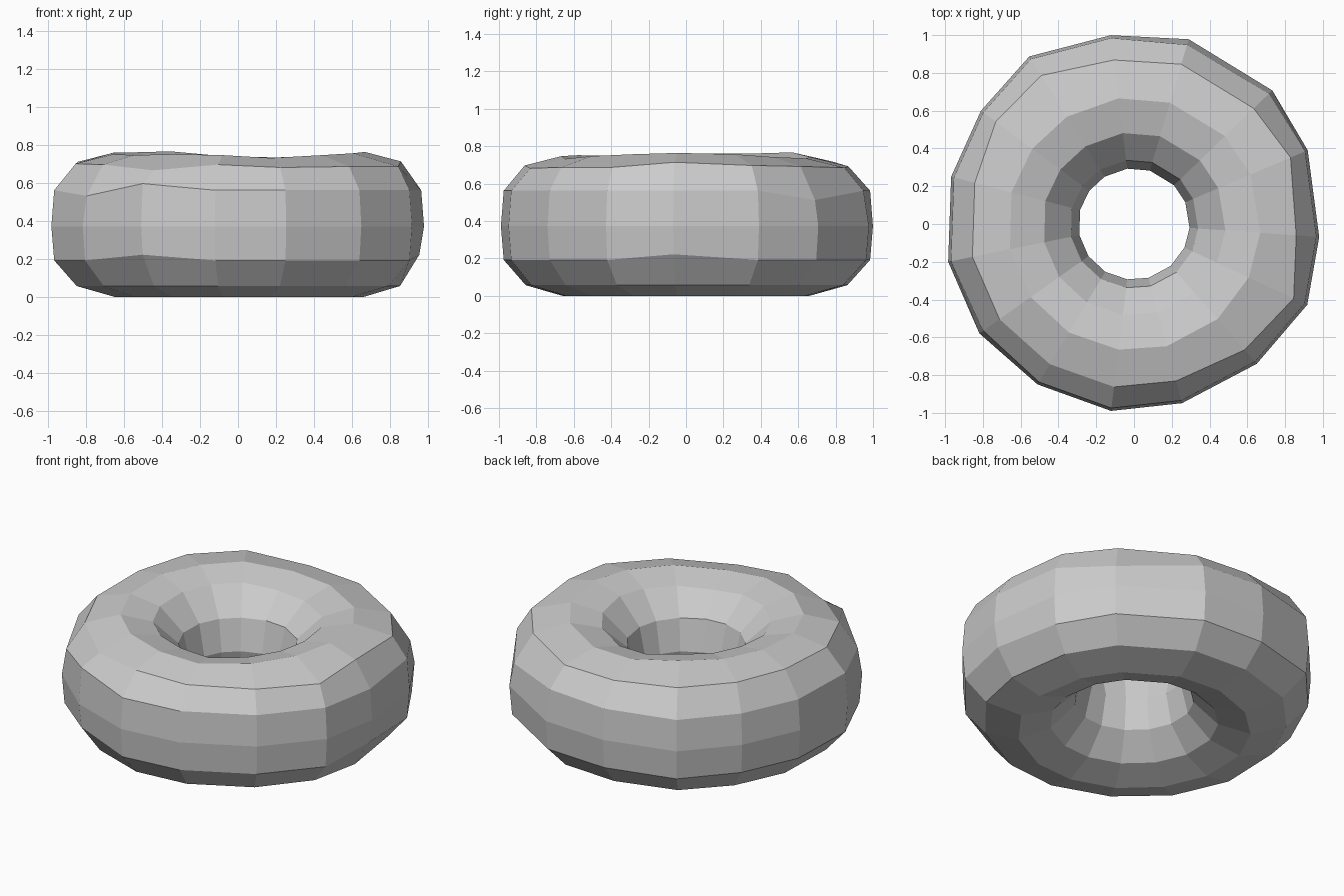
import bpy, bmesh, math

# Cross-section of the ring: (radius, height), going round from the outer rim over the top
PROFILE = [(0.99, 0.375), (0.975, 0.565), (0.865, 0.705), (0.67, 0.755),
           (0.485, 0.71), (0.34, 0.57), (0.295, 0.38), (0.34, 0.2),
           (0.48, 0.06), (0.665, 0.003), (0.86, 0.06), (0.975, 0.195)]

# Fifteen slightly uneven spokes: (angle, outer radius, height of the top)
SPOKES = [(97, 1.007, 0.745), (73.5, 1.02, 0.738), (44, 1.018, 0.745),
          (23, 0.999, 0.76), (-4, 0.983, 0.767), (-25, 1.012, 0.76),
          (-48.7, 0.985, 0.75), (-75, 0.982, 0.735), (-97, 0.997, 0.75),
          (-121, 0.991, 0.755), (-144.7, 1.003, 0.75), (-168.5, 1.004, 0.755),
          (165.5, 1.0, 0.765), (143.5, 1.008, 0.765), (122, 1.046, 0.77)]

# Small hand-shaped dents: (spoke, ring) -> (radius change, height change)
DENTS = {(14, 2): (0.03, 0.0), (13, 2): (0.035, 0.01), (5, 2): (0.055, -0.02),
         (6, 2): (0.025, -0.01), (3, 2): (0.03, -0.01), (9, 2): (0.0, -0.035),
         (9, 1): (0.0, 0.035), (10, 1): (-0.01, -0.03), (2, 1): (-0.01, -0.05),
         (9, 11): (0.0, 0.03), (4, 11): (-0.01, 0.03), (1, 1): (-0.015, 0.0)}

bm = bmesh.new()
rings = []
for s, (angle, outer, top) in enumerate(SPOKES):
    a = math.radians(angle)
    loop = []
    for p, (r, z) in enumerate(PROFILE):
        # the uneven outline fades out towards the hole
        blend = min(1, max(0, (r - 0.7) / 0.25))
        r *= 1 + (outer / 0.99 - 1) * blend
        if z > 0.7:
            z += top - 0.755
        dr, dz = DENTS.get((s, p), (0, 0))
        r, z = r + dr, z + dz
        loop.append(bm.verts.new((r * math.cos(a), r * math.sin(a), max(z, 0))))
    rings.append(loop)

n, m = len(SPOKES), len(PROFILE)
for i in range(n):
    for j in range(m):
        a, b = rings[i], rings[(i + 1) % n]
        k = (j + 1) % m
        bm.faces.new((a[j], a[k], b[k], b[j]))
bmesh.ops.recalc_face_normals(bm, faces=bm.faces)
low = min(v.co.z for v in bm.verts)
bmesh.ops.translate(bm, verts=bm.verts, vec=(0, 0, -low))

# Flat-shaded ring
mesh = bpy.data.meshes.new("ring_body")
bm.to_mesh(mesh)
bm.free()
ring = bpy.data.objects.new("ring_body", mesh)
bpy.context.collection.objects.link(ring)
